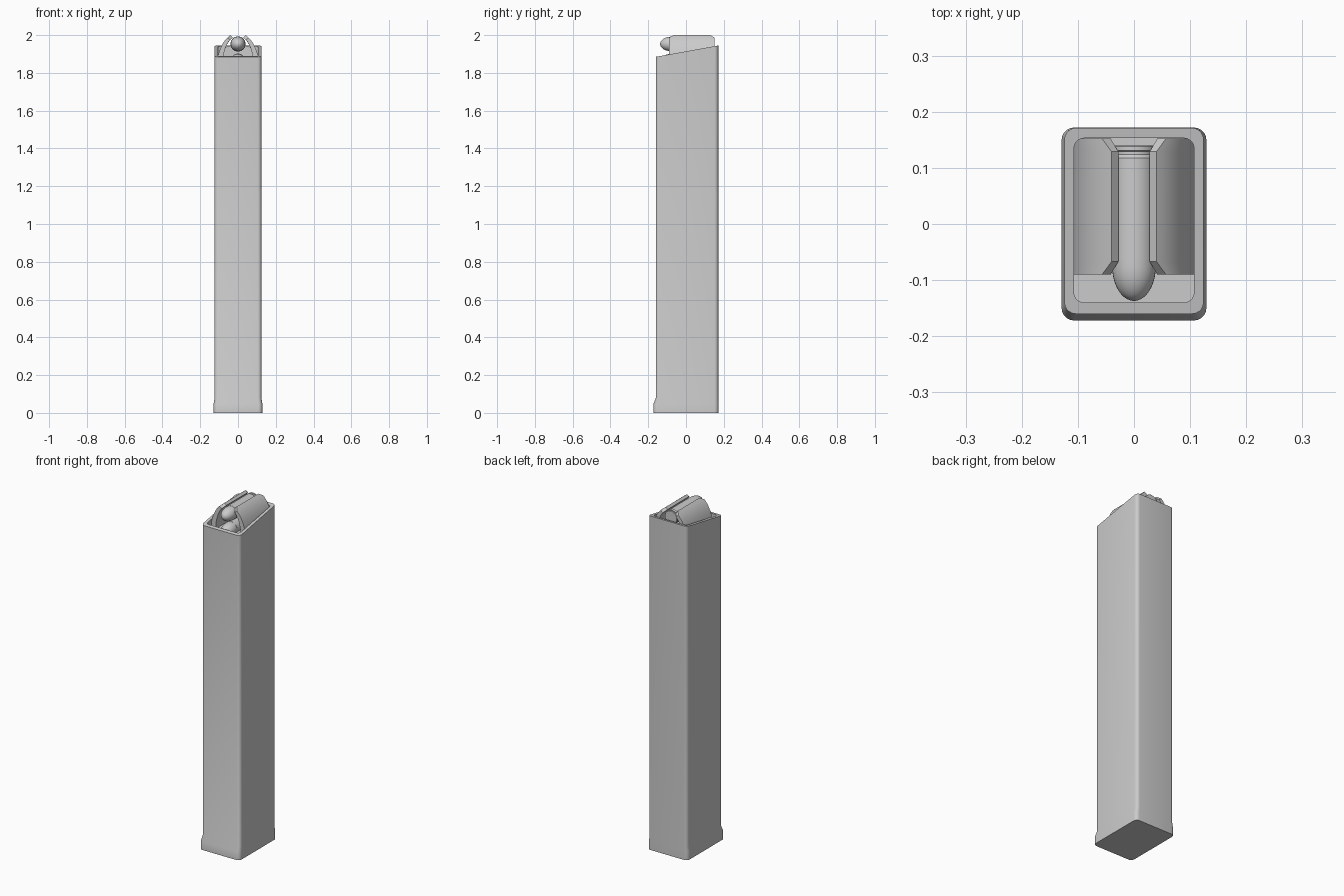
import bpy, bmesh
from math import sin, cos, pi, radians

if "Cube" in bpy.data.objects:
    bpy.data.objects.remove(bpy.data.objects["Cube"])


def finish(name, bm, angle=30):
    bmesh.ops.recalc_face_normals(bm, faces=bm.faces)
    mesh = bpy.data.meshes.new(name)
    bm.to_mesh(mesh)
    bm.free()
    ob = bpy.data.objects.new(name, mesh)
    bpy.context.collection.objects.link(ob)
    bpy.ops.object.select_all(action='DESELECT')
    ob.select_set(True)
    bpy.context.view_layer.objects.active = ob
    bpy.ops.object.shade_smooth_by_angle(angle=radians(angle))
    return ob


def loft(bm, rings, caps=True):
    """Skin a list of closed point rings."""
    vr = [[bm.verts.new(p) for p in r] for r in rings]
    n = len(vr[0])
    for a, b in zip(vr, vr[1:]):
        for i in range(n):
            j = (i + 1) % n
            bm.faces.new((a[i], a[j], b[j], b[i]))
    if caps:
        bm.faces.new(vr[0])
        bm.faces.new(vr[-1])


def rounded_rect(x, y0, y1, r, z, seg=5):
    pts = []
    corners = ((x - r, y1 - r), (r - x, y1 - r), (r - x, y0 + r), (x - r, y0 + r))
    for k, (cx, cy) in enumerate(corners):
        for s in range(seg + 1):
            a = pi / 2 * (k + s / seg)
            px, py = cx + r * cos(a), cy + r * sin(a)
            pts.append((px, py, z(py) if callable(z) else z))
    return pts


def slope(y):
    return 1.885 + (y + 0.16) / 0.332 * 0.06


# Hollow casing with flared foot and slanted rim
bm = bmesh.new()
loft(bm, [
    rounded_rect(0.129, -0.172, 0.172, 0.022, 0.0),
    rounded_rect(0.129, -0.172, 0.172, 0.022, 0.048),
    rounded_rect(0.124, -0.160, 0.171, 0.020, 0.078),
    rounded_rect(0.124, -0.160, 0.171, 0.020, slope),
    rounded_rect(0.107, -0.140, 0.153, 0.018, slope),
    rounded_rect(0.107, -0.140, 0.153, 0.018, 1.85),
])
finish("casing", bm, 25)


# Curved feed lips, cut back diagonally at both ends
def bezier(a, b, c, t):
    return [(1 - t) ** 2 * p + 2 * t * (1 - t) * q + t * t * r for p, q, r in zip(a, b, c)]


def lip_section(y, end):
    n = 10
    ts = [end * i / n for i in range(n + 1)]
    outer = [bezier((0.107, 1.885), (0.09, 1.965), (0.04, 2.0), t) for t in ts]
    inner = [bezier((0.078, 1.885), (0.068, 1.955), (0.028, 1.988), t) for t in ts]
    prof = [(0.107, 1.848)] + outer + inner[::-1] + [(0.078, 1.848)]
    return [(x, y, z) for x, z in prof]


bm = bmesh.new()
loft(bm, [lip_section(-0.090, 0.82), lip_section(-0.067, 1),
          lip_section(0.129, 1), lip_section(0.152, 0.82)])
lips = finish("feed_lips", bm)
lips.modifiers.new("mirror", 'MIRROR')


# Rounds: case with rim groove, and rounded nose
def lathe(name, profile, zc, seg=32):
    bm = bmesh.new()
    loft(bm, [[(r * cos(2 * pi * i / seg), y, zc + r * sin(2 * pi * i / seg))
               for i in range(seg)] for y, r in profile])
    return finish(name, bm)


case = [(0.140, 0.038), (0.138, 0.040), (0.131, 0.040), (0.129, 0.035),
        (0.124, 0.035), (0.118, 0.040), (-0.064, 0.040), (-0.065, 0.036)]
nose = [(-0.060, 0.039), (-0.075, 0.039)]
nose += [(-0.075 - 0.062 * sin(a), 0.039 * cos(a))
         for a in [pi / 2 * i / 10 for i in range(1, 10)]] + [(-0.137, 0.001)]
for tag, zc in (("upper", 1.953), ("lower", 1.862)):
    lathe(tag + "_case", case, zc)
    lathe(tag + "_nose", nose, zc)
